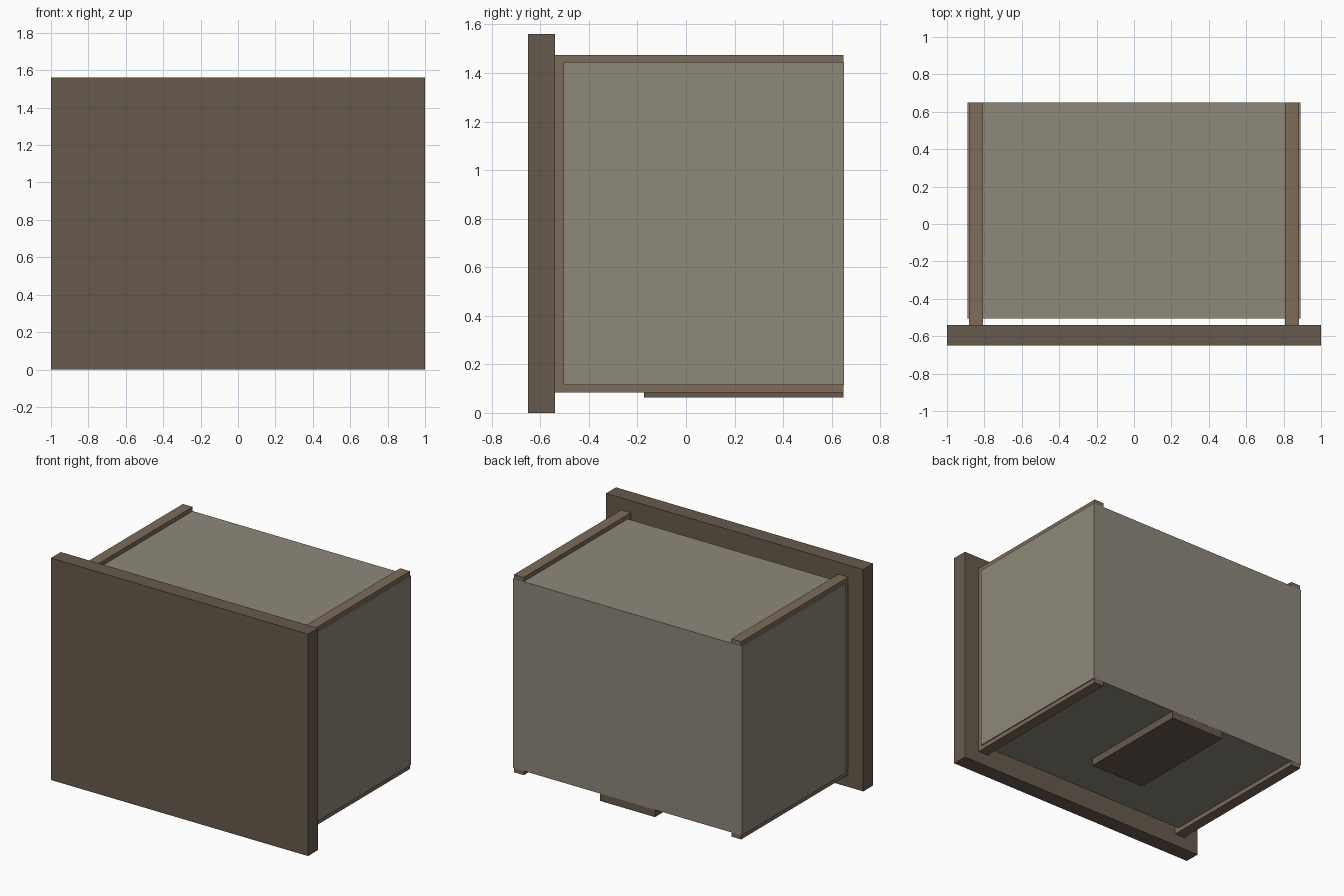
import bpy

if "Cube" in bpy.data.objects:
    bpy.data.objects.remove(bpy.data.objects["Cube"])


def material(name, rgb):
    mat = bpy.data.materials.new(name)
    mat.diffuse_color = (*rgb, 1)
    mat.use_nodes = True
    mat.node_tree.nodes["Principled BSDF"].inputs["Base Color"].default_value = mat.diffuse_color
    return mat


dark_wood = material("dark_wood", (0.136, 0.102, 0.074))
frame_wood = material("frame_wood", (0.205, 0.147, 0.102))
grey_board = material("grey_board", (0.27, 0.246, 0.195))


def box(name, x, y, z, mat):
    """Box from (min, max) pairs on each axis."""
    mid = [(a + b) / 2 for a, b in (x, y, z)]
    bpy.ops.mesh.primitive_cube_add(size=1, location=mid)
    obj = bpy.context.object
    obj.name = name
    obj.scale = [b - a for a, b in (x, y, z)]
    bpy.ops.object.transform_apply(location=False, rotation=False, scale=True)
    obj.data.materials.append(mat)
    return obj


# Wide front panel that overhangs the body on every side
box("front_panel", (-1, 1), (-0.65, -0.54), (0, 1.56), dark_wood)

# Main body, set back slightly from the panel
box("body", (-0.89, 0.89), (-0.505, 0.65), (0.115, 1.445), grey_board)

# Side frames standing proud at top and bottom, joining body to panel
for side, x in (("left", (-0.883, -0.807)), ("right", (0.807, 0.883))):
    box(side + "_frame", x, (-0.54, 0.649), (0.085, 1.475), frame_wood)

# Plate under the rear of the body
box("bottom_plate", (-0.213, 0.213), (-0.172, 0.649), (0.063, 0.115), dark_wood)
